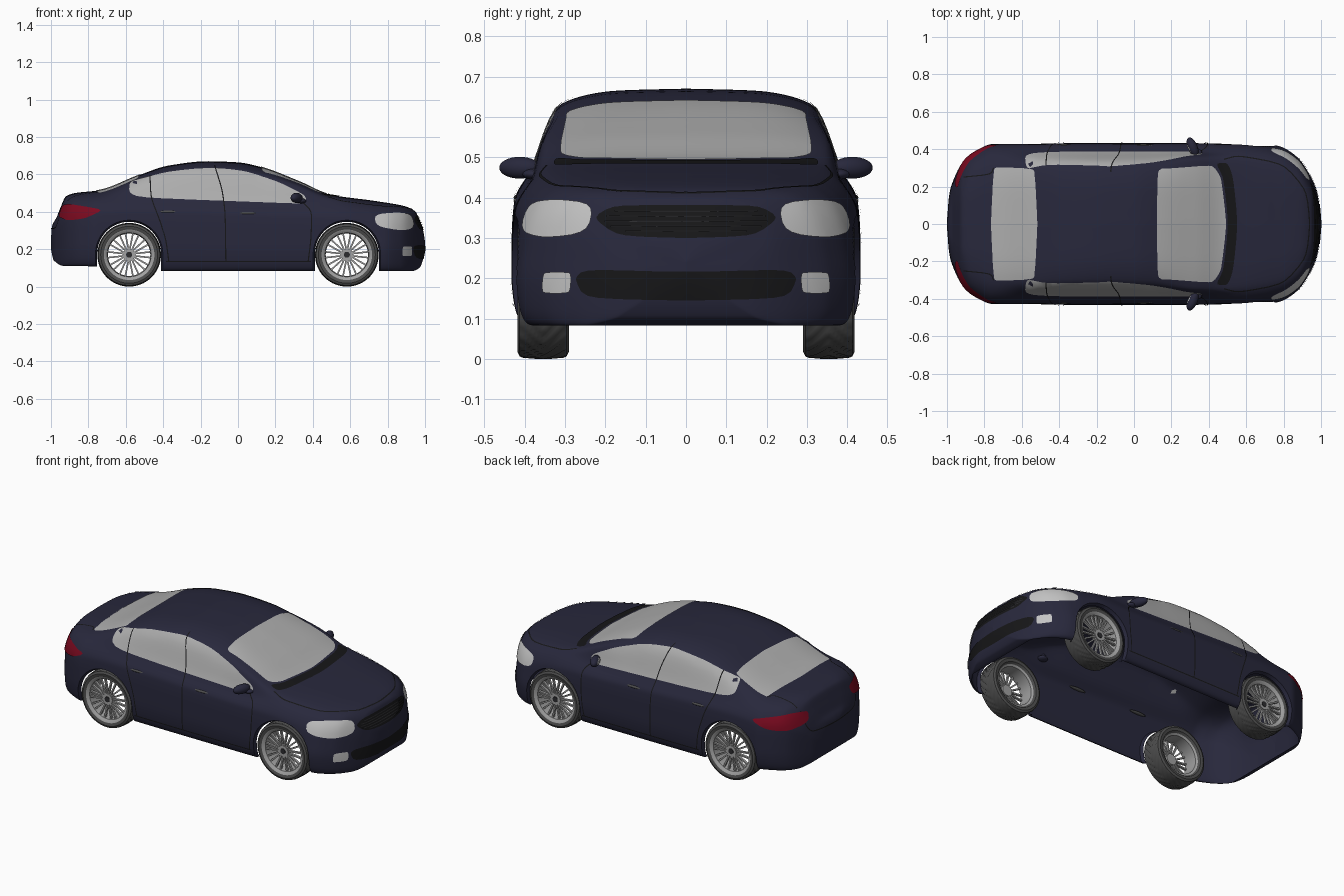
import bpy, bmesh, math
from mathutils import Vector, Matrix
from mathutils.bvhtree import BVHTree
from mathutils.geometry import delaunay_2d_cdt

if "Cube" in bpy.data.objects:
    bpy.data.objects.remove(bpy.data.objects["Cube"])


def material(name, r, g, b):
    m = bpy.data.materials.new(name)
    m.diffuse_color = (r, g, b, 1)
    m.use_nodes = True
    m.node_tree.nodes["Principled BSDF"].inputs["Base Color"].default_value = m.diffuse_color
    return m


PAINT = material("navy paint", .021, .021, .045)
GLASS = material("grey glass", .42, .42, .42)
LAMP = material("lamp grey", .55, .55, .55)
RED = material("tail red", .20, .003, .014)
BLACK = material("black trim", .008, .008, .009)
SLAT = material("dark slat", .025, .025, .028)
RUBBER = material("tyre rubber", .075, .075, .075)
METAL = material("rim metal", .36, .36, .36)


def make(name, bm, mats, angle=40, mirror=False):
    me = bpy.data.meshes.new(name)
    bm.to_mesh(me)
    for m in mats:
        me.materials.append(m)
    me.polygons.foreach_set("use_smooth", [True] * len(me.polygons))
    me.set_sharp_from_angle(angle=math.radians(angle))
    o = bpy.data.objects.new(name, me)
    bpy.context.collection.objects.link(o)
    if mirror:
        o.modifiers.new("Mirror", 'MIRROR').use_axis = (False, True, False)
    return o


def curve(tab):
    """Monotone cubic through (x, value) points."""
    n = len(tab)
    s = [(tab[i + 1][1] - tab[i][1]) / (tab[i + 1][0] - tab[i][0]) for i in range(n - 1)]
    m = [s[0]] + [0 if a * b <= 0 else 2 * a * b / (a + b) for a, b in zip(s, s[1:])] + [s[-1]]

    def f(x):
        i = 0
        while i < n - 2 and x > tab[i + 1][0]:
            i += 1
        h = tab[i + 1][0] - tab[i][0]
        t = min(1, max(0, (x - tab[i][0]) / h))
        return (tab[i][1] * (1 + 2 * t) * (1 - t) ** 2 + tab[i + 1][1] * t * t * (3 - 2 * t)
                + h * m[i] * t * (1 - t) ** 2 + h * m[i + 1] * t * t * (t - 1))
    return f


# Body guide curves along the length
top = curve([(-1, .25), (-.995, .32), (-.97, .37), (-.95, .42), (-.92, .482), (-.87, .50), (-.74, .515),
             (-.53, .595), (-.37, .647), (-.16, .67), (0, .664), (.115, .641), (.33, .56), (.49, .492),
             (.73, .458), (.89, .43), (.95, .40), (.97, .35), (.99, .30), (1, .24)])
bottom = curve([(-1, .2), (-.985, .14), (-.93, .11), (-.76, .108), (-.4, .083), (.42, .083),
                (.93, .083), (.97, .10), (.985, .13), (1, .2)])
width = curve([(-1, 0), (-.99, .14), (-.975, .21), (-.905, .345), (-.83, .40), (-.755, .428), (0, .433),
               (.7, .428), (.78, .415), (.87, .36), (.93, .28), (.975, .18), (.99, .11), (1, 0)])
belt = curve([(-1, .235), (-.95, .37), (-.87, .44), (-.5, .47), (.28, .445), (.5, .44), (.73, .41),
              (.89, .385), (.95, .34), (.97, .29), (1, .23)])
rail_w = curve([(-.95, .7), (-.75, .71), (-.5, .72), (-.16, .715), (.1, .73), (.33, .8), (.5, .79), (.73, .72), (.95, .7)])
rail_k = curve([(-.95, .6), (-.75, .7), (-.5, .82), (.3, .8), (.5, .7), (.73, .65), (.95, .65)])
taper = curve([(-1, 1), (.55, 1), (.8, .95), (1, .95)])
SPAN = 7


def section(x):
    T, B, W, zb = top(x), bottom(x), width(x), belt(x)
    h, zr, yr, k = zb - B, zb + (T - zb) * rail_k(x), W * rail_w(x), taper(x)
    p = [(0, B), (W * .9, B), (W * .975, B + .1 * h), (W, B + .35 * h), (W * (.995 + k) / 2, B + .6 * h),
         (W * .985 * k, B + .8 * h), (W * .89 * k, zb), (yr, zr), (yr * .55, T - (T - zr) * .13), (0, T)]
    fy = curve([(i, a[0]) for i, a in enumerate(p)])
    fz = curve([(i, a[1]) for i, a in enumerate(p)])
    half = [(fy(j / SPAN), fz(j / SPAN)) for j in range(9 * SPAN + 1)]
    return half + [(-y, z) for y, z in half[-2::-1]]


# Body shell: lofted sections, open underneath
N = 200
bm = bmesh.new()
rows = []
for i in range(N + 1):
    x = math.sin(math.pi * (i / N - .5))
    rows.append([bm.verts.new((x, y, z)) for y, z in section(x)])
for a, b in zip(rows, rows[1:]):
    for j in range(len(a) - 1):
        floor = j < SPAN or j >= len(a) - 1 - SPAN
        if not floor or abs(a[j].co.x) > .93:
            bm.faces.new((a[j], b[j], b[j + 1], a[j + 1]))
bmesh.ops.remove_doubles(bm, verts=bm.verts, dist=.0003)
bmesh.ops.recalc_face_normals(bm, faces=bm.faces)
if max(bm.faces, key=lambda f: f.calc_center_median().z).normal.z < 0:
    bmesh.ops.reverse_faces(bm, faces=bm.faces)
TREE = BVHTree.FromBMesh(bm)

# Wheel arches: remove faces inside, snap the edge to the arch, add an inner lip
AX, AZ, AR = .582, .175, .180


def arch_dist(p):
    dx = abs(p.x) - AX
    return abs(dx) if p.z < AZ else math.hypot(dx, p.z - AZ)


def to_arch(v, r):
    d = arch_dist(v.co)
    s, dx = math.copysign(1, v.co.x), abs(v.co.x) - AX
    v.co.x = s * (AX + dx * r / d)
    if v.co.z > AZ:
        v.co.z = AZ + (v.co.z - AZ) * r / d


bmesh.ops.delete(bm, geom=[f for f in bm.faces if arch_dist(f.calc_center_median()) < AR], context='FACES')
for v in bm.verts:
    if v.is_boundary and abs(arch_dist(v.co) - AR) < .016:
        to_arch(v, AR)
rim = [e for e in bm.edges if e.is_boundary and all(abs(arch_dist(v.co) - AR) < .001 for v in e.verts)]
for v in [g for g in bmesh.ops.extrude_edge_only(bm, edges=rim)["geom"] if isinstance(g, bmesh.types.BMVert)]:
    to_arch(v, .171)
    v.co.y -= math.copysign(.02, v.co.y)
bmesh.ops.delete(bm, geom=[v for v in bm.verts if not v.link_faces], context='VERTS')
make("body_shell", bm, [PAINT], 50)


def chaikin(p, closed, k):
    out = [] if closed else [p[0]]
    for a, b in zip(p, p[1:] + p[:1] if closed else p[1:]):
        out += [a.lerp(b, k), a.lerp(b, 1 - k)]
    return out if closed else out + [p[-1]]


def resample(p, closed, step=.02):
    out = []
    for a, b in zip(p, p[1:] + p[:1] if closed else p[1:]):
        k = max(1, math.ceil((b - a).length / step))
        out += [a.lerp(b, i / k) for i in range(k)]
    return out if closed else out + [p[-1]]


def cast(o, d):
    for e in (0, 2e-4, -3e-4, 5e-4):
        hit, nor, _, _ = TREE.ray_cast(o + d * 3 + Vector((e, e * .7, e * .9)), -d)
        if hit and nor.dot(d) > 0:
            return hit, nor
    return TREE.find_nearest(o + d)[:2]


def plate(name, pts, d, mat, line=0, off=.003, mirror=False, soft=.18):
    """Thin plate (or ribbon of width `line`) projected onto the body along d."""
    d = Vector(d).normalized()
    up = Vector((0, 1, 0)) if d.z > .9 else Vector((0, 0, 1))
    r = up.cross(d)
    p = [Vector((Vector(q).dot(r), Vector(q).dot(up))) for q in pts]
    for k in (soft, .25):
        p = chaikin(p, not line, k)
    p = resample(p, not line)
    grid = []
    if line:
        side = []
        for i in range(len(p)):
            t = (p[min(i + 1, len(p) - 1)] - p[max(i - 1, 0)]).normalized()
            side.append(Vector((-t.y, t.x)) * line / 2)
        p = [a + s for a, s in zip(p, side)] + [a - s for a, s in zip(p, side)][::-1]
    else:
        xs, ys = [q.x for q in p], [q.y for q in p]
        g = .025
        grid = [Vector((min(xs) + g * i, min(ys) + g * j)) for i in range(1, int((max(xs) - min(xs)) / g) + 1)
                for j in range(1, int((max(ys) - min(ys)) / g) + 1)]
    n = len(p)
    res = delaunay_2d_cdt(p + grid, [(i, (i + 1) % n) for i in range(n)], [], 1, 1e-5)
    b = bmesh.new()
    vs = []
    for q in res[0]:
        hit, nor = cast(r * q.x + up * q.y, d)
        vs.append(b.verts.new(hit + nor * off))
    for f in res[2]:
        b.faces.new([vs[i] for i in f])
    bmesh.ops.delete(b, geom=[v for v in b.verts if not v.link_faces], context='VERTS')
    return make(name, b, [mat], 60, mirror)


def on_side(p): return [(x, 0, z) for x, z in p]
def on_top(p): return [(x, y, 0) for x, y in p]
def on_end(p): return [(0, y, z) for y, z in p]
def both(p): return p + [(x, -y, z) for x, y, z in p[::-1] if y]


SIDE, TOP, FRONT, REAR = (0, 1, 0), (0, 0, 1), (1, 0, 0), (-1, 0, 0)

# Glass
plate("side_window", on_side([(-.578, .56), (-.583, .50), (-.52, .474), (.27, .444), (.36, .443), (.365, .485),
      (.22, .558), (.035, .618), (-.15, .636), (-.365, .615), (-.52, .577)]), SIDE, GLASS, mirror=True)
plate("windshield", both(on_top([(.122, 0), (.125, .295), (.2, .297), (.42, .315), (.465, .25), (.495, 0)])),
      TOP, GLASS, soft=.13)
plate("rear_window", both(on_top([(-.515, 0), (-.53, .295), (-.75, .305), (-.765, 0)])), TOP, GLASS, soft=.06)
plate("cowl_vent", both(on_top([(.505, 0), (.478, .25), (.435, .325), (.50, .328), (.53, .25), (.555, 0)])), TOP, BLACK)

# Lamps
plate("headlight", [(.945, .24, .385), (.86, .33, .395), (.75, .405, .385), (.74, .41, .32),
      (.85, .34, .298), (.94, .24, .312)], (1, .75, 0), LAMP, off=.004, mirror=True, soft=.22)
plate("fog_lamp", on_end([(.282, .215), (.352, .215), (.355, .163), (.285, .163)]), FRONT, LAMP, off=.004,
      mirror=True, soft=.12)
plate("tail_light", [(-.94, .19, .43), (-.90, .30, .442), (-.70, .41, .412), (-.80, .40, .365),
      (-.89, .33, .352), (-.94, .19, .375)], (-1, 1, 0), RED, off=.004, mirror=True)

# Grille and lower intake with slats
plate("grille", both(on_end([(0, .38), (.18, .38), (.23, .35), (.17, .305), (0, .298)])), FRONT, BLACK)
plate("lower_intake", both(on_end([(0, .215), (.25, .222), (.275, .20), (.25, .15), (0, .145)])), FRONT, BLACK)
for k in range(5):
    z, w = .315 + .0125 * k, (.15, .185, .2, .195, .175)[k]
    plate("grille_slat", on_end([(-w, z), (w, z)]), FRONT, SLAT, line=.004, off=.007)

# Shut lines
for name, p in [("middle_door_gap", [(-.125, .645), (-.085, .52), (-.068, .39), (-.065, .135)]),
                ("rear_door_gap", [(-.47, .59), (-.465, .47), (-.42, .36), (-.385, .25), (-.37, .135)]),
                ("front_door_gap", [(.35, .445), (.395, .40), (.39, .25), (.375, .135)]),
                ("sill_line", [(-.385, .135), (.39, .135)])]:
    plate(name, on_side(p), SIDE, BLACK, line=.006, off=.0038, mirror=True)
plate("hood_gap", both(on_top([(.48, .345), (.56, .365), (.80, .32), (.92, .18), (.94, 0)])), TOP, BLACK, line=.006)
plate("trunk_gap", on_top([(-.75, .30), (-.765, .265), (-.91, .25)]), TOP, BLACK, line=.006, mirror=True)
plate("trunk_lower_gap", both(on_end([(.24, .44), (.235, .36), (.2, .31), (0, .31)])), REAR, BLACK, line=.006)


# Door mirrors and handles
def blob(name, loc, size, mats, tilt=0):
    b = bmesh.new()
    bmesh.ops.create_uvsphere(b, u_segments=28, v_segments=16, radius=1)
    for f in b.faces:
        f.material_index = int(len(mats) > 1 and f.normal.x < -.75)
    b.transform(Matrix.Translation(loc) @ Matrix.Rotation(tilt, 4, 'Z') @ Matrix.Diagonal((*size, 1)))
    make(name, b, mats, 60, True)


blob("door_mirror", (.313, .412, .474), (.026, .054, .027), [PAINT, GLASS], .4)
blob("mirror_arm", (.335, .375, .458), (.03, .03, .014), [PAINT])
blob("front_handle", (.05, .416, .392), (.055, .011, .008), [RUBBER])
blob("rear_handle", (-.375, .416, .400), (.055, .011, .008), [RUBBER])

# Wheel: closed lathe of tyre and rim, then spokes and hub
SEG = 96
b = bmesh.new()
TREAD = [(.17 - .003 * (abs(i - 6) / 6) ** 2, -.05 + i * .1 / 12) for i in range(13)]
prof = ([(.125, -.05), (.135, -.061), (.152, -.064), (.164, -.058)] + TREAD +
        [(.164, .058), (.152, .064), (.135, .061), (.125, .054), (.118, .05), (.113, .02), (.113, -.045)])
rings = []
for j in range(SEG):
    a = 2 * math.pi * j / SEG
    ring = []
    for i, (r, y) in enumerate(prof):
        if 4 <= i <= 16 and (j + abs(i - 10)) % 4 == 0:
            r -= .005  # chevron tread grooves
        ring.append(b.verts.new((r * math.cos(a), y, r * math.sin(a))))
    rings.append(ring)
for j in range(SEG):
    p, q = rings[j], rings[(j + 1) % SEG]
    for i in range(len(prof)):
        k = (i + 1) % len(prof)
        b.faces.new((p[i], p[k], q[k], q[i])).material_index = int(i >= 19)


def add(matrix, mat, cyl=False):
    old = set(b.faces)
    if cyl:
        bmesh.ops.create_cone(b, cap_ends=True, segments=32, radius1=1, radius2=1, depth=1, matrix=matrix)
    else:
        bmesh.ops.create_cube(b, size=1, matrix=matrix)
    for f in set(b.faces) - old:
        f.material_index = mat


for k in range(10):
    for s in (-1, 1):
        add(Matrix.Rotation(math.tau * k / 10, 4, 'Y') @ Matrix.Translation((.069, .04, s * .0105))
            @ Matrix.Rotation(-s * .11, 4, 'Y') @ Matrix.Diagonal((.094, .014, .0085, 1)), 1)
turn = Matrix.Rotation(math.pi / 2, 4, 'X')
add(Matrix.Translation((0, .036, 0)) @ turn @ Matrix.Diagonal((.033, .033, .03, 1)), 1, True)
add(Matrix.Translation((0, .05, 0)) @ turn @ Matrix.Diagonal((.016, .016, .008, 1)), 2, True)
bmesh.ops.recalc_face_normals(b, faces=b.faces)
first = make("wheel", b, [RUBBER, METAL, SLAT], 35)
for i, (x, y) in enumerate([(AX, 1), (-AX, 1), (AX, -1), (-AX, -1)]):
    w = first if i == 0 else bpy.data.objects.new("wheel", first.data)
    if i:
        bpy.context.collection.objects.link(w)
    w.location = (x, y * .354, .17)
    w.rotation_euler.z = 0 if y > 0 else math.pi
